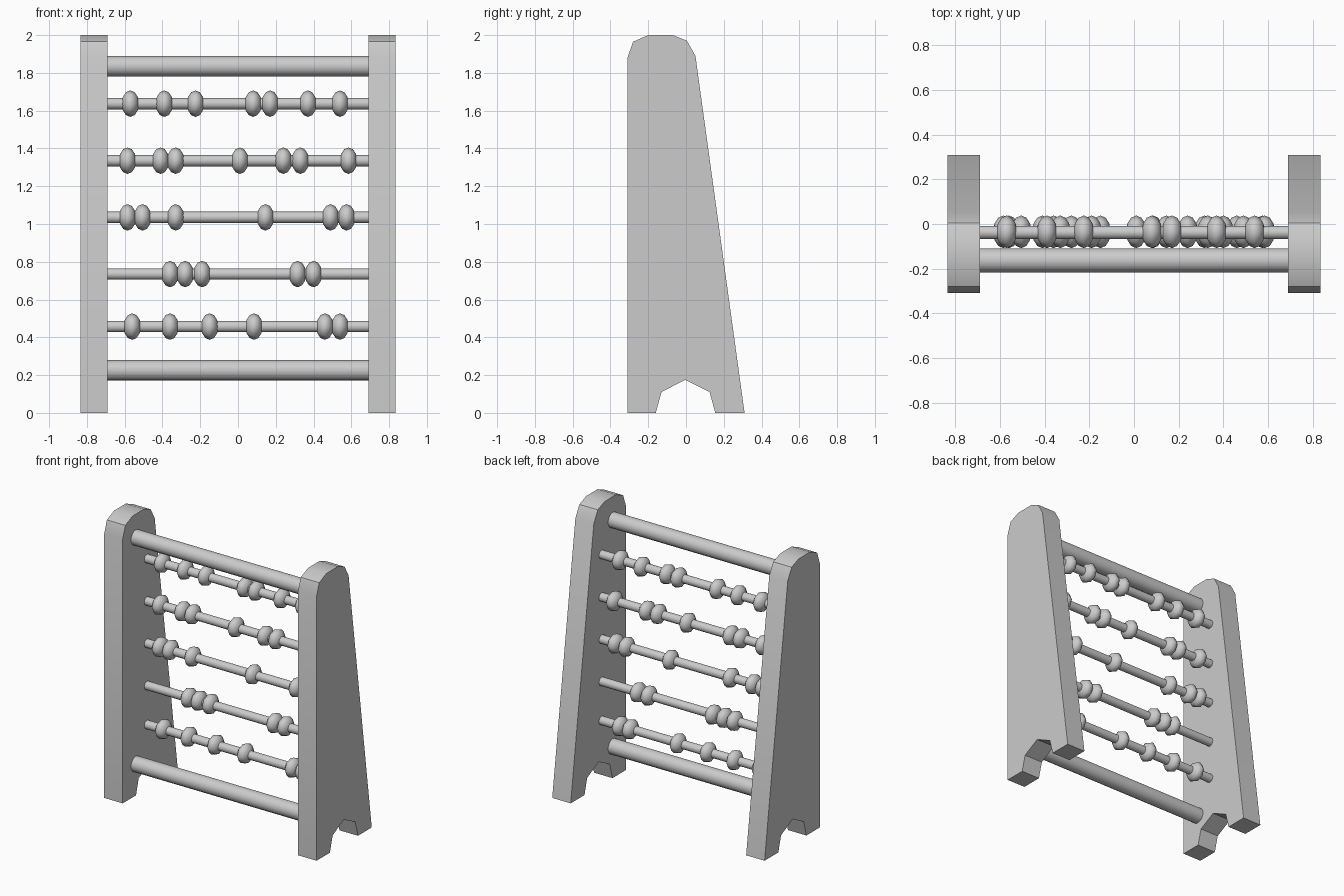
import bpy, bmesh
from math import radians
from mathutils import Matrix

cube = bpy.data.objects.get("Cube")
if cube:
    bpy.data.objects.remove(cube, do_unlink=True)

grey = bpy.data.materials.new("plain_grey")
grey.use_nodes = True
grey.diffuse_color = (0.6, 0.6, 0.6, 1)
grey.node_tree.nodes["Principled BSDF"].inputs["Base Color"].default_value = (0.6, 0.6, 0.6, 1)

INNER, OUTER = 0.69, 0.835
TO_X = Matrix.Rotation(radians(90), 4, 'Y')


def finish(name, bm, angle):
    """Turn a bmesh into a named, shaded object."""
    bmesh.ops.recalc_face_normals(bm, faces=bm.faces)
    mesh = bpy.data.meshes.new(name)
    bm.to_mesh(mesh)
    bm.free()
    mesh.materials.append(grey)
    obj = bpy.data.objects.new(name, mesh)
    bpy.context.collection.objects.link(obj)
    bpy.ops.object.select_all(action='DESELECT')
    obj.select_set(True)
    bpy.context.view_layer.objects.active = obj
    bpy.ops.object.shade_smooth_by_angle(angle=radians(angle))
    return obj


def side_panel(name, x):
    outline = [(-0.31, 0), (-0.31, 1.88), (-0.28, 1.965), (-0.2, 2), (-0.07, 2),
               (0.005, 1.97), (0.05, 1.89), (0.31, 0), (0.155, 0), (0.125, 0.11),
               (-0.005, 0.175), (-0.13, 0.11), (-0.16, 0)]
    bm = bmesh.new()
    face = bm.faces.new([bm.verts.new((x, y, z)) for y, z in outline])
    new = bmesh.ops.extrude_face_region(bm, geom=[face])["geom"]
    moved = [v for v in new if isinstance(v, bmesh.types.BMVert)]
    bmesh.ops.translate(bm, verts=moved, vec=(OUTER - INNER, 0, 0))
    finish(name, bm, 35)


def rod(name, radius, y, z):
    bm = bmesh.new()
    bmesh.ops.create_cone(bm, cap_ends=True, segments=16, radius1=radius, radius2=radius,
                          depth=2 * INNER, matrix=Matrix.Translation((0, y, z)) @ TO_X)
    finish(name, bm, 40)


def bead_row(name, y, z, places):
    bm = bmesh.new()
    for x in places:
        place = Matrix.Translation((x, y, z)) @ Matrix.Diagonal((0.046, 0.073, 0.07, 1))
        bmesh.ops.create_uvsphere(bm, u_segments=8, v_segments=6, radius=1,
                                  matrix=place @ TO_X)
    finish(name, bm, 60)


# Side panels
side_panel("left_panel", INNER)
side_panel("right_panel", -OUTER)

# Thick cross bars
rod("top_bar", 0.054, -0.163, 1.835)
rod("bottom_bar", 0.054, -0.163, 0.225)

# Thin rods with their beads, from top to bottom
rows = [
    (1.637, (-.57, -.39, -.225, .08, .17, .37, .54)),
    (1.335, (-.585, -.41, -.33, .01, .24, .33, .585)),
    (1.035, (-.585, -.505, -.33, .145, .49, .575)),
    (0.735, (-.36, -.28, -.19, .315, .40)),
    (0.457, (-.56, -.36, -.15, .085, .46, .54)),
]
for number, (height, places) in enumerate(rows, 1):
    rod(f"bead_rod_{number}", 0.03, -0.038, height)
    bead_row(f"beads_{number}", -0.035, height, places)
